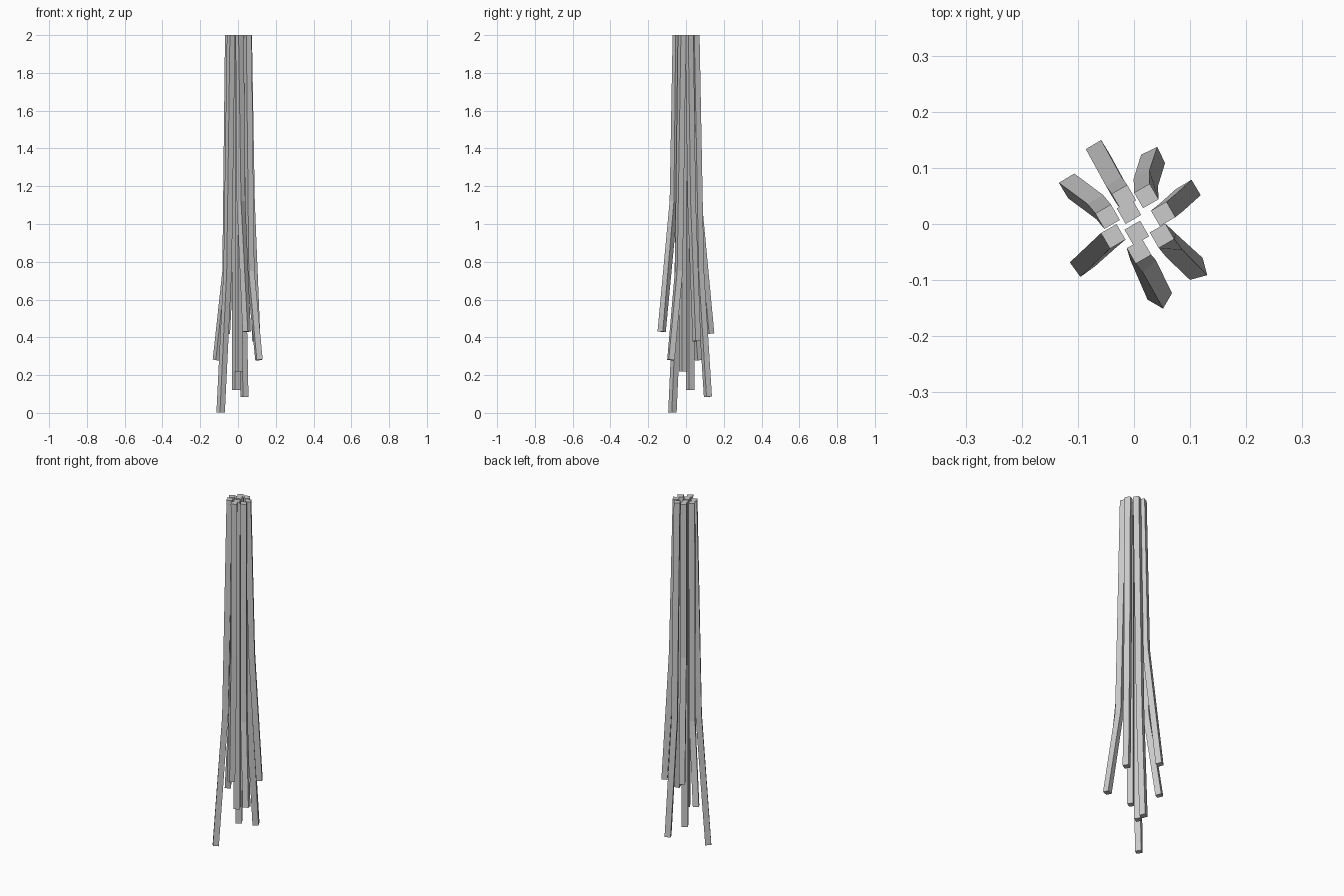
import bpy, bmesh, math
from mathutils import Vector

if "Cube" in bpy.data.objects:
    bpy.data.objects.remove(bpy.data.objects["Cube"])

SIDE = 0.032


def strand(name, points, twist):
    """Square bar swept through the points, from the cut top to the free tip."""
    pts = [Vector(p) for p in points]
    bm = bmesh.new()
    rings = []
    for i, p in enumerate(pts):
        a = pts[max(i - 1, 0)]
        b = pts[min(i + 1, len(pts) - 1)]
        t = (a - b).normalized()
        # top stays level, other sections lie across the path
        rot = Vector((0, 0, 1)).rotation_difference(t)
        ang = math.radians(30 + (twist - 30) * i / (len(pts) - 1))
        ring = []
        for k in range(4):
            w = ang + math.pi / 4 + k * math.pi / 2
            r = SIDE / math.sqrt(2)
            v = Vector((r * math.cos(w), r * math.sin(w), 0))
            if i:
                v = rot @ v
            ring.append(bm.verts.new(p + v))
        rings.append(ring)
    for r0, r1 in zip(rings, rings[1:]):
        for k in range(4):
            bm.faces.new((r0[k], r1[k], r1[(k + 1) % 4], r0[(k + 1) % 4]))
    bm.faces.new(rings[0])
    bm.faces.new(rings[-1][::-1])
    bmesh.ops.recalc_face_normals(bm, faces=bm.faces)
    me = bpy.data.meshes.new(name)
    bm.to_mesh(me)
    bm.free()
    bpy.context.collection.objects.link(bpy.data.objects.new(name, me))


# outer strands: top, bend, tip, and section angle at the tip
outer = [
    ((-.018, .048, 2), (-.028, .062, 1.12), (-.064, .128, .42), 31),
    ((-.047, .013, 2), (-.061, .030, .75), (-.112, .068, .28), 31),
    ((.022, .050, 2), (.021, .074, .75), (.034, .116, .085), 26),
    ((.052, .018, 2), (.067, .030, 1.12), (.097, .057, .38), 31),
    ((.050, -.021, 2), (.066, -.038, .75), (.111, -.080, .28), 15),
    ((.009, -.049, 2), (.016, -.064, 1.12), (.046, -.129, .43), 60),
    ((-.037, -.022, 2), (-.055, -.038, .75), (-.092, -.072, .002), 36),
]
for n, (top, bend, tip, twist) in enumerate(outer, 1):
    strand(f"outer_strand_{n}", (top, bend, tip), twist)

# straight core strands
strand("core_strand_back", ((-.009, .022, 2), (-.009, .022, .12)), 30)
strand("core_strand_front", ((.005, -.016, 2), (.005, -.016, .22)), 30)
